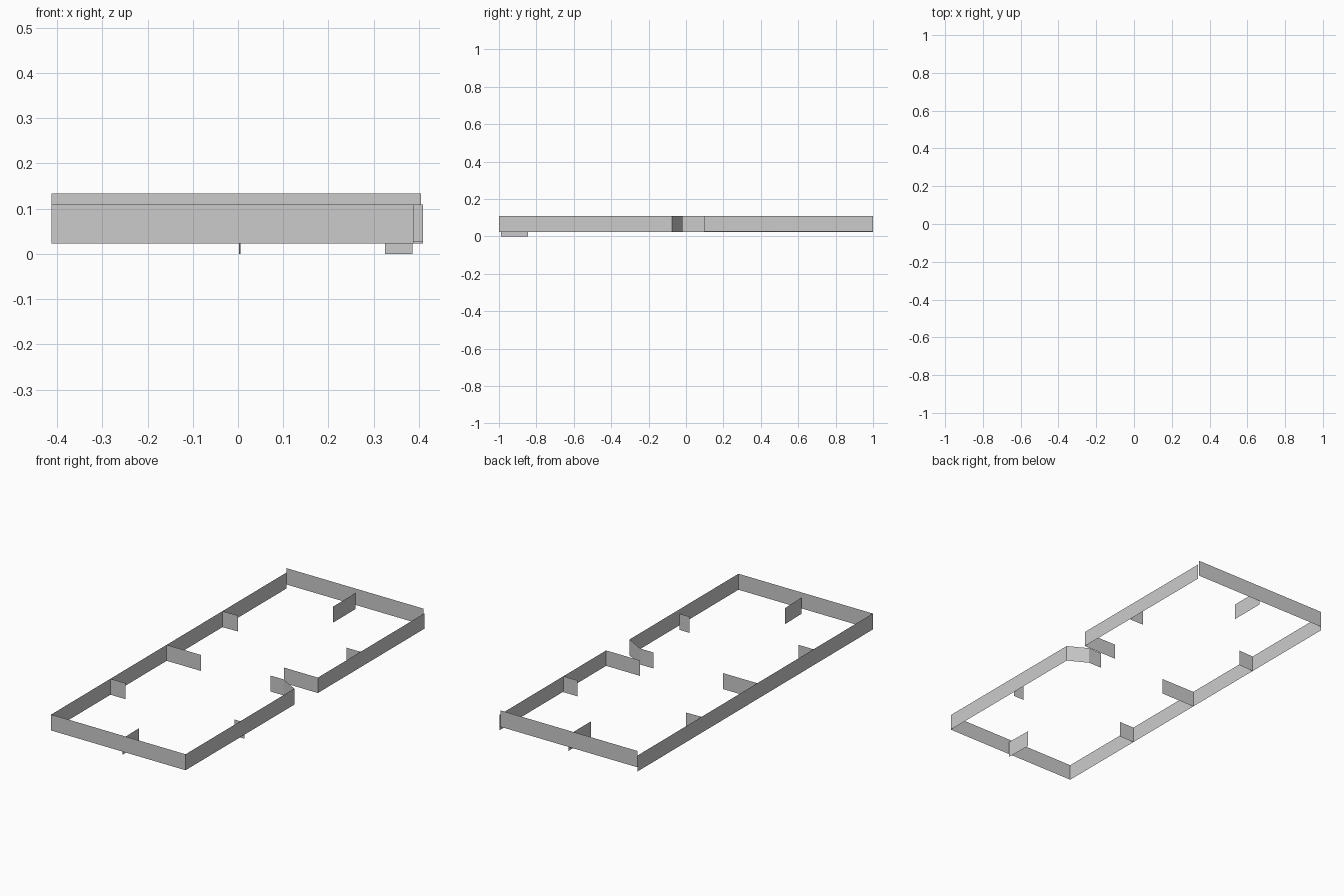
import bpy

if "Cube" in bpy.data.objects:
    bpy.data.objects.remove(bpy.data.objects["Cube"])


def wall(name, path, z0, z1):
    """Thin upright sheet that follows a plan path between two heights."""
    n = len(path)
    verts = [(x, y, z0) for x, y in path] + [(x, y, z1) for x, y in path]
    faces = [(i, i + 1, n + i + 1, n + i) for i in range(n - 1)]
    mesh = bpy.data.meshes.new(name)
    mesh.from_pydata(verts, [], faces)
    mesh.update()
    obj = bpy.data.objects.new(name, mesh)
    bpy.context.collection.objects.link(obj)
    return obj


LOW, TOP = 0.023, 0.109
L, R_BACK, R_FRONT = -0.412, 0.409, 0.388

# Outer walls
wall("left_wall", [(L, 1), (L, -1)], LOW, TOP)
wall("front_wall", [(L, -1), (R_FRONT, -1)], LOW, TOP)
wall("back_wall", [(R_BACK - 0.004, 1), (L, 1)], 0.045, 0.133)

# Right side: two runs that turn inwards around the doorway
wall("right_front_wall",
     [(R_FRONT, -1), (R_FRONT, -0.075), (0.285, -0.018), (0.205, -0.018)], LOW, TOP)
wall("right_back_wall", [(0.207, 0.095), (R_BACK, 0.095), (R_BACK, 1)], 0.026, TOP)

# Short partitions standing off the side walls
wall("middle_partition", [(L, -0.018), (-0.207, -0.018)], LOW, TOP)
wall("back_left_partition", [(L, 0.456), (-0.322, 0.459)], LOW, TOP)
wall("back_right_partition", [(0.325, 0.458), (R_BACK, 0.458)], LOW, TOP)
wall("front_left_partition", [(L, -0.496), (-0.322, -0.496)], LOW, TOP)
wall("front_right_partition", [(0.325, -0.496), (0.386, -0.496)], 0, 0.087)

# Centre partitions on the end walls
wall("back_centre_partition", [(0, 1), (0, 0.806)], LOW, TOP)
wall("front_centre_partition", [(0.005, -0.99), (0.002, -0.845)], 0, 0.087)
